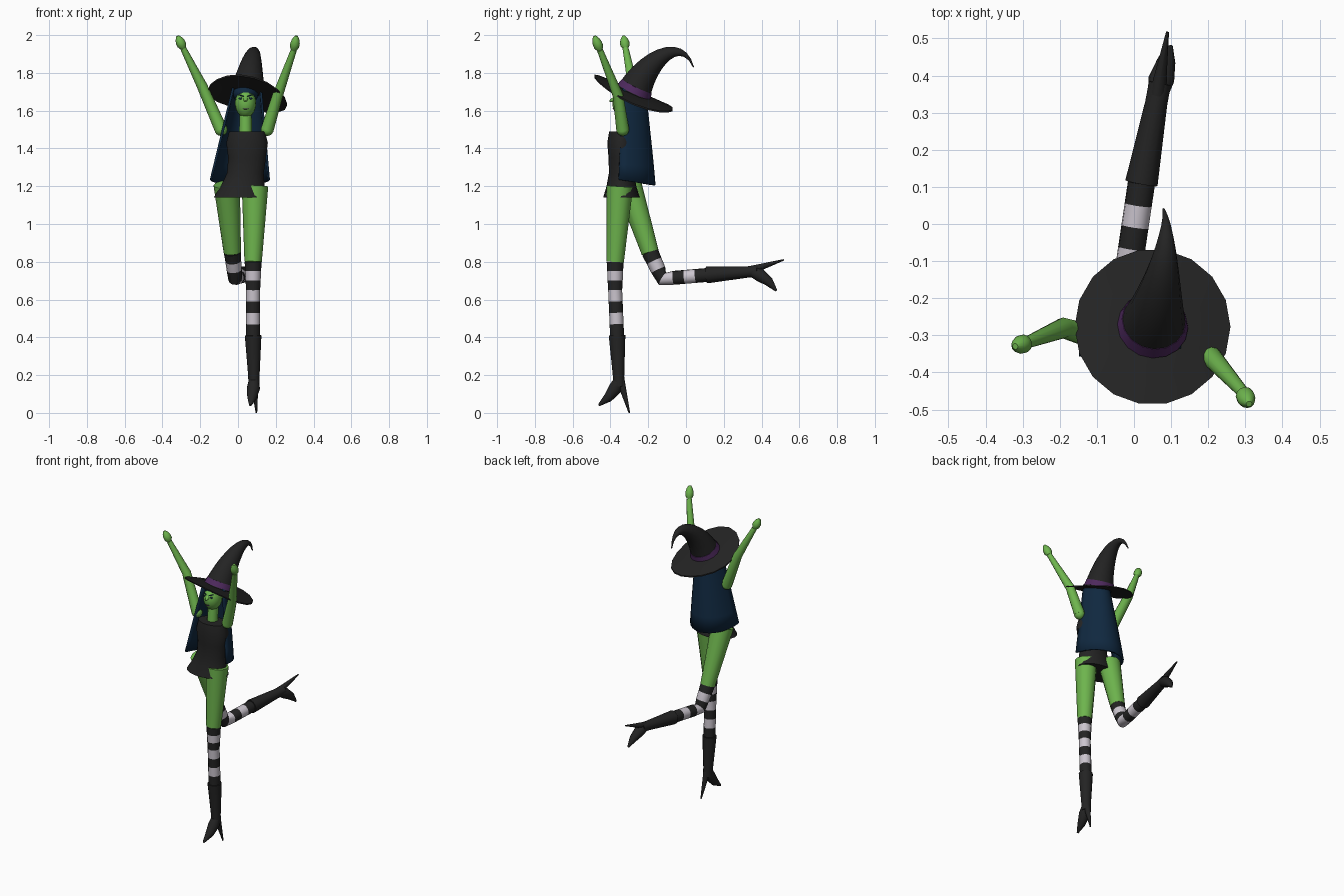
import bpy, bmesh, math
from mathutils import Vector, Matrix
from mathutils.geometry import interpolate_bezier

if "Cube" in bpy.data.objects:
    bpy.data.objects.remove(bpy.data.objects["Cube"], do_unlink=True)


def material(name, red, green, blue):
    mat = bpy.data.materials.new(name)
    mat.use_nodes = True
    colour = (red, green, blue, 1)
    mat.diffuse_color = colour
    mat.node_tree.nodes["Principled BSDF"].inputs["Base Color"].default_value = colour
    return mat


SKIN = material("green skin", .155, .46, .075)
BLACK = material("black cloth", .017, .017, .017)
WHITE = material("pale stripe", .6, .56, .62)
HAIR = material("navy hair", .005, .021, .05)
PURPLE = material("purple band", .075, .022, .11)


def finish(name, bm, materials):
    bmesh.ops.recalc_face_normals(bm, faces=bm.faces)
    mesh = bpy.data.meshes.new(name)
    bm.to_mesh(mesh)
    bm.free()
    for mat in materials:
        mesh.materials.append(mat)
    ob = bpy.data.objects.new(name, mesh)
    bpy.context.collection.objects.link(ob)
    bpy.ops.object.select_all(action="DESELECT")
    ob.select_set(True)
    bpy.context.view_layer.objects.active = ob
    bpy.ops.object.shade_smooth_by_angle(angle=math.radians(45))
    return ob


def loft(name, rings, materials, closed=True):
    """Skin a list of rings; the materials alternate from one segment to the next."""
    bm = bmesh.new()
    rows = [[bm.verts.new(point) for point in ring] for ring in rings]
    count = len(rows[0])
    for i, (low, high) in enumerate(zip(rows, rows[1:])):
        for j in range(count if closed else count - 1):
            k = (j + 1) % count
            face = bm.faces.new((low[j], low[k], high[k], high[j]))
            face.material_index = i % len(materials)
    if closed:
        bm.faces.new(rows[0])
        bm.faces.new(rows[-1])
    return finish(name, bm, materials)


def circle(sides):
    return [(math.cos(math.tau * j / sides), math.sin(math.tau * j / sides)) for j in range(sides)]


def tube(name, path, radii, materials, sides=12):
    """Sweep a round section of changing radius along a path."""
    points = [Vector(p) for p in path]
    side, rings = Vector((1, 0, 0)), []
    for i, (point, radius) in enumerate(zip(points, radii)):
        before, after = points[max(i - 1, 0)], points[min(i + 1, len(points) - 1)]
        tangent = ((point - before).normalized() + (after - point).normalized()).normalized()
        side = (side - tangent * side.dot(tangent)).normalized()
        up = tangent.cross(side)
        rings.append([point + radius * (side * c + up * s) for c, s in circle(sides)])
    return loft(name, rings, materials)


def ellipsoid(name, centre, size, mat, segments=16):
    bm = bmesh.new()
    bmesh.ops.create_uvsphere(bm, u_segments=segments, v_segments=segments // 2 + 2, radius=1,
                              matrix=Matrix.Translation(centre) @ Matrix.Diagonal((*size, 1)))
    return finish(name, bm, [mat])


def leg(label, hip, cuff, knee, boot_top, ankle, toe_direction):
    """Bare thigh, striped stocking and a pointed boot with a spike heel."""
    hip, cuff, knee, boot_top, ankle, toe = map(
        Vector, (hip, cuff, knee, boot_top, ankle, toe_direction))
    tube(label + "_thigh", [hip, cuff], [.07, .046], [SKIN])

    # Three stripes above the knee, four below
    path = [cuff.lerp(knee, i / 3) for i in range(3)]
    path += [knee.lerp(boot_top, i / 4) for i in range(5)]
    radii = [.045, .042, .04] + [.037] * 5
    tube(label + "_stocking", path, radii, [BLACK, WHITE])

    down = (ankle - boot_top).normalized()

    def boot_part(part, steps, radii, sides):
        points = [ankle + down * along + toe * forward for along, forward in steps]
        tube(label + part, points, radii, [BLACK], sides)

    shaft = [boot_top, boot_top.lerp(ankle, .8), ankle]
    tube(label + "_boot_shaft", shaft, [.044, .03, .03], [BLACK])
    boot_part("_boot_foot", [(-.03, 0), (.01, .02), (.06, .06), (.1, .11)],
              [.028, .035, .025, .006], 12)
    boot_part("_boot_heel", [(-.03, -.01), (.14, -.05)], [.022, .004], 8)


leg("left", (.09, -.35, 1.2), (.08, -.375, .8), (.08, -.375, .65),
    (.08, -.365, .41), (.085, -.355, .14), (-.2, -1, 0))
leg("right", (-.06, -.305, 1.21), (-.03, -.19, .85), (-.015, -.125, .71),
    (.02, .11, .73), (.07, .38, .75), (.1, 0, -1))

# Dress: stacked ovals from the flared hem to the neckline
HEM, NECKLINE = 1.14, 1.49
dress = []
for z, width in ((HEM, .142), (1.2, .116), (1.27, .097), (1.35, .1), (1.43, .11), (NECKLINE, .095)):
    rise = (z - HEM) / (NECKLINE - HEM)
    centre = .013 + .035 * min(rise * 2, 1)
    dress.append([(centre + width * c, -.342 + width * .68 * s, z) for c, s in circle(20)])
loft("dress", dress, [BLACK])


def arm(label, shoulder, elbow, wrist, fingertip):
    """Raised arm with a rounded shoulder and a mitten hand."""
    ellipsoid(label + "_shoulder", shoulder, [.034] * 3, SKIN, 12)
    tube(label + "_arm", [shoulder, elbow, wrist], [.034, .028, .016], [SKIN])
    start, end = Vector(wrist), Vector(fingertip)
    hand = [start.lerp(end, i / 4) for i in range(5)]
    tube(label + "_hand", hand, [.015, .025, .025, .02, .008], [SKIN])


arm("right", (-.09, -.31, 1.5), (-.19, -.28, 1.73), (-.29, -.32, 1.93), (-.32, -.33, 1.995))
arm("left", (.155, -.335, 1.5), (.21, -.36, 1.68), (.295, -.455, 1.92), (.31, -.485, 1.995))

# Neck, head and face
FACE = .04
tube("neck", [(FACE, -.33, 1.47), (FACE, -.32, 1.62)], [.034, .032], [SKIN])
ellipsoid("head", (FACE, -.325, 1.64), (.056, .065, .078), SKIN)
tube("nose", [(FACE, -.38, 1.66), (FACE, -.405, 1.65)], [.014, .004], [SKIN], 8)
ellipsoid("mouth", (FACE, -.384, 1.61), (.015, .004, .003), PURPLE, 8)
for label, sign in (("left", 1), ("right", -1)):
    ellipsoid(label + "_eye", (FACE + sign * .026, -.379, 1.665), (.011, .004, .006), HAIR, 8)
    tube(label + "_eyebrow", [(FACE + sign * .01, -.384, 1.676), (FACE + sign * .036, -.37, 1.684)],
         [.003, .003], [HAIR], 6)

# Hair: a cap under the hat and a long open curtain that widens down the back
ellipsoid("hair_cap", (FACE, -.282, 1.692), (.07, .088, .054), HAIR)
ROWS, COLUMNS = 6, 14
curtain = []
for i in range(ROWS + 1):
    t = i / ROWS
    width, depth = .073 + .08 * t, .115 + .075 * t
    row = []
    for j in range(COLUMNS + 1):
        c, s = math.cos(math.pi * j / COLUMNS), math.sin(math.pi * j / COLUMNS)
        dip = .03 * s * t ** 6
        row.append((.047 - .037 * t + width * c, -.335 - .022 * t + depth * s,
                    1.72 - .485 * t - dip))
    curtain.append(row)
thickness = loft("hair_curtain", curtain, [HAIR], closed=False).modifiers.new("thickness", "SOLIDIFY")
thickness.thickness = .012
thickness.offset = 0

# Hat: tilted brim drooping at the sides, curling crown and a band
HAT = Vector((.05, -.277, 1.695))
brim = []
for radius, lift in ((.07, .007), (.14, .006), (.21, .004), (.21, -.004), (.14, -.006), (.07, -.007)):
    ring = []
    for c, s in circle(18):
        dx, dy = radius * c, radius * s
        tilt = -.17 * dx - .42 * dy - .6 * dx * dx
        ring.append(HAT + Vector((dx, dy, tilt + lift)))
    brim.append(ring)
loft("hat_brim", brim, [BLACK])

STEPS = 12
crown = interpolate_bezier(HAT, Vector((.07, -.2, 1.88)), Vector((.1, -.02, 2)),
                           Vector((.08, .04, 1.83)), STEPS)
taper = [.003 + .09 * (1 - i / (STEPS - 1)) ** 1.3 for i in range(STEPS)]
tube("hat_crown", crown, taper, [BLACK], 16)
axis = (crown[1] - crown[0]).normalized()
tube("hat_band", [HAT + axis * .005, HAT + axis * .04], [.096, .087], [PURPLE], 16)
